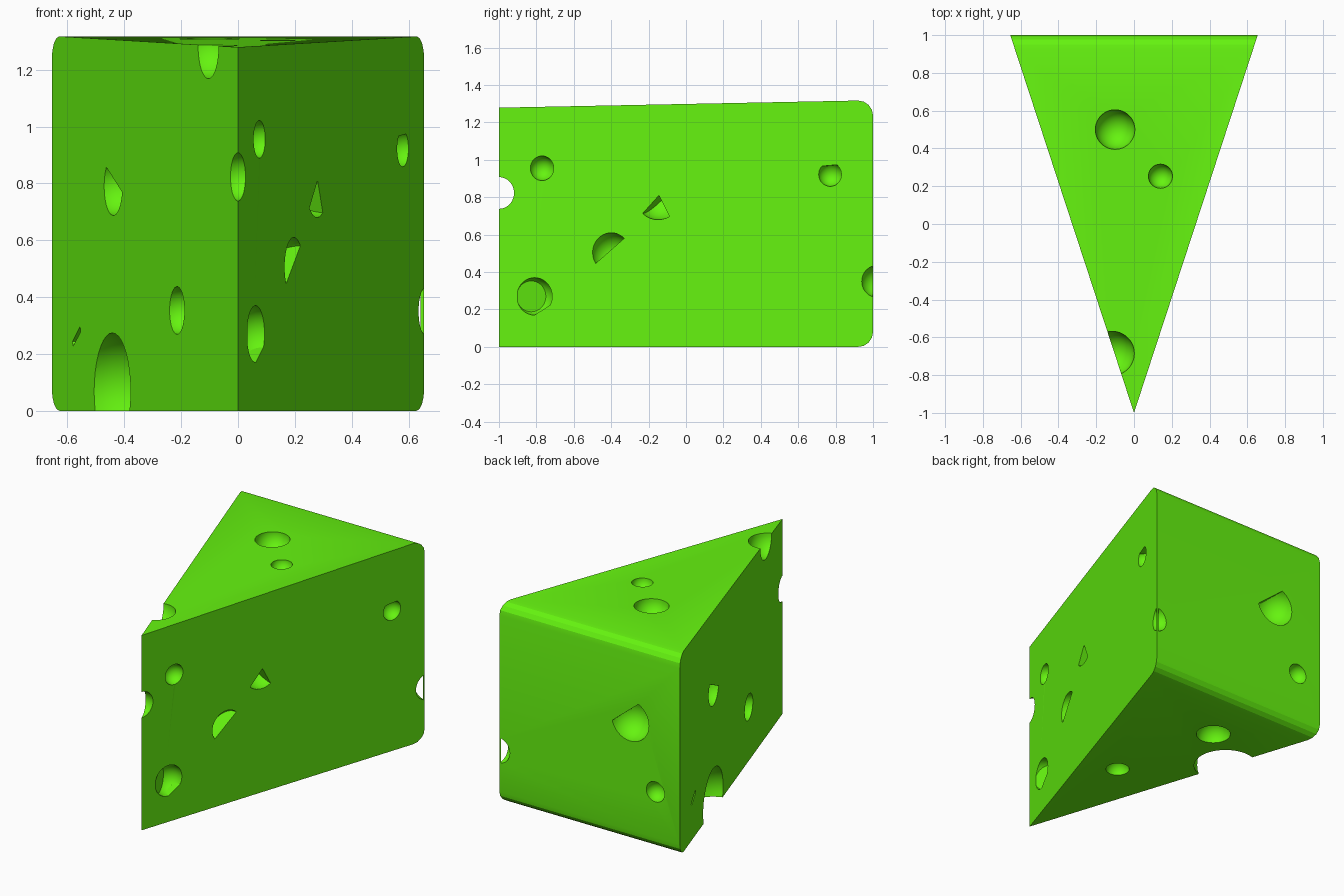
import bpy, bmesh, math
from mathutils import Vector, Matrix

if "Cube" in bpy.data.objects:
    bpy.data.objects.remove(bpy.data.objects["Cube"])

K = 0.3275  # half-width gained per unit of depth


def right(y, z): return Vector((K * (y + 1), y, z))
def left(y, z): return Vector((-K * (y + 1), y, z))
def back(x, z): return Vector((x, 1, z))
def top(x, y): return Vector((x, y, 1.298 + 0.019 * y))
def under(x, y): return Vector((x, y, 0))


NORMAL = {right: Vector((1, -K, 0)), left: Vector((-1, -K, 0)), back: Vector((0, 1, 0))}


def slice_off(bm, point, normal):
    """Remove everything on the positive side of a plane and cap it."""
    geom = bm.verts[:] + bm.edges[:] + bm.faces[:]
    cut = bmesh.ops.bisect_plane(bm, geom=geom, dist=1e-6, plane_co=point,
                                 plane_no=normal, clear_outer=True)
    edges = [e for e in cut['geom_cut'] if isinstance(e, bmesh.types.BMEdge)]
    if edges:
        bmesh.ops.contextual_create(bm, geom=edges)


def make_object(name, bm):
    bmesh.ops.recalc_face_normals(bm, faces=bm.faces[:])
    me = bpy.data.meshes.new(name)
    bm.to_mesh(me)
    bm.free()
    ob = bpy.data.objects.new(name, me)
    bpy.context.collection.objects.link(ob)
    return ob


# Wedge: side profile with rounded back edges, extruded, sliced by both side walls
r, n = 0.08, 4
profile = [(-1, 0)]
for cz, start in ((r, -90), (1.317 - r, 0)):
    for i in range(n + 1):
        a = math.radians(start + 90 * i / n)
        profile.append((1 - r + r * math.cos(a), cz + r * math.sin(a)))
profile.append((-1, 1.279))
bm = bmesh.new()
face = bm.faces.new([bm.verts.new((-1, y, z)) for y, z in profile])
ext = bmesh.ops.extrude_face_region(bm, geom=[face])
bmesh.ops.translate(bm, vec=(2, 0, 0),
                    verts=[v for v in ext['geom'] if isinstance(v, bmesh.types.BMVert)])
for wall in (right, left):
    slice_off(bm, wall(-1, 0), NORMAL[wall])
bmesh.ops.remove_doubles(bm, verts=bm.verts[:], dist=1e-4)
cheese = make_object("cheese_wedge", bm)

# Holes: wall, centre, radius, straight edges, a point that stays inside the hole
HOLES = [
    (right, (-0.77, 0.955), 0.066, [], None),
    (right, (-1, 0.823), 0.085, [], None),
    (right, (0.09, 1.07), 0.056, [((0.05, 1.038), (0.125, 1.118)),
                                  ((0.055, 1.025), (0.135, 1.105))], (0.091, 1.071)),
    (right, (-0.15, 0.81), 0.13, [((-0.145, 0.81), (-0.235, 0.71)),
                                  ((-0.145, 0.81), (-0.09, 0.70))], (-0.16, 0.72)),
    (right, (-0.4, 0.505), 0.105, [((-0.49, 0.44), (-0.325, 0.585))], (-0.43, 0.55)),
    (right, (-0.81, 0.27), 0.1, [((-0.81, 0.17), (-0.7, 0.24))], (-0.81, 0.27)),
    (right, (0.77, 0.922), 0.064, [((0.71, 0.965), (0.82, 0.975))], (0.77, 0.92)),
    (right, (1.02, 0.35), 0.085, [((0.996, 0), (0.996, 1))], (0.96, 0.35)),
    (left, (0.34, 0.79), 0.103, [((0.42, 0.86), (0.237, 0.765))], (0.36, 0.74)),
    (left, (-0.345, 0.353), 0.084, [], None),
    (left, (0.35, 0.068), 0.206, [], None),
    (left, (0.733, 0.26), 0.05, [((0.78, 0.242), (0.70, 0.294)),
                                 ((0.77, 0.228), (0.69, 0.278))], (0.735, 0.26)),
    (back, (-0.295, 0.80), 0.135, [((-0.167, 0.768), (-0.377, 0.94))], (-0.3, 0.75)),
    (back, (-0.478, 0.38), 0.066, [], None),
    (top, (-0.1, 0.5), 0.105, [], None),
    (top, (0.14, 0.253), 0.064, [], None),
    (top, (-0.115, -0.685), 0.117, [], None),
    (under, (-0.136, 0.598), 0.105, [], None),
    (under, (0.039, -0.111), 0.072, [], None),
]

all_holes = bmesh.new()
for wall, centre, radius, edges, keep in HOLES:
    bm = bmesh.new()
    bmesh.ops.create_uvsphere(bm, u_segments=36, v_segments=18, radius=radius,
                              matrix=Matrix.Translation(wall(*centre)))
    for p, q in edges:
        no = NORMAL[wall].cross(wall(*q) - wall(*p)).normalized()
        if no.dot(wall(*keep) - wall(*p)) > 0:
            no = -no
        slice_off(bm, wall(*p), no)
    if centre == (-0.81, 0.27):  # this hole has a flat floor
        slice_off(bm, Vector((0.0, -0.8, 0.27)), NORMAL[left])
    part = bpy.data.meshes.new("hole_part")
    bmesh.ops.recalc_face_normals(bm, faces=bm.faces[:])
    bm.to_mesh(part)
    bm.free()
    all_holes.from_mesh(part)
    bpy.data.meshes.remove(part)
cutter = make_object("hole_cutter", all_holes)
cutter.hide_render = True
cutter.hide_set(True)

mod = cheese.modifiers.new("holes", 'BOOLEAN')
mod.operation = 'DIFFERENCE'
mod.solver = 'EXACT'
mod.object = cutter
bpy.context.view_layer.objects.active = cheese
cheese.select_set(True)
bpy.ops.object.modifier_apply(modifier=mod.name)
bpy.data.objects.remove(cutter)
bpy.ops.object.shade_smooth_by_angle(angle=math.radians(20))

# Green colouring
mat = bpy.data.materials.new("green")
mat.diffuse_color = (0.13, 0.9, 0.005, 1)
mat.use_nodes = True
mat.node_tree.nodes["Principled BSDF"].inputs["Base Color"].default_value = mat.diffuse_color
cheese.data.materials.clear()
cheese.data.materials.append(mat)
